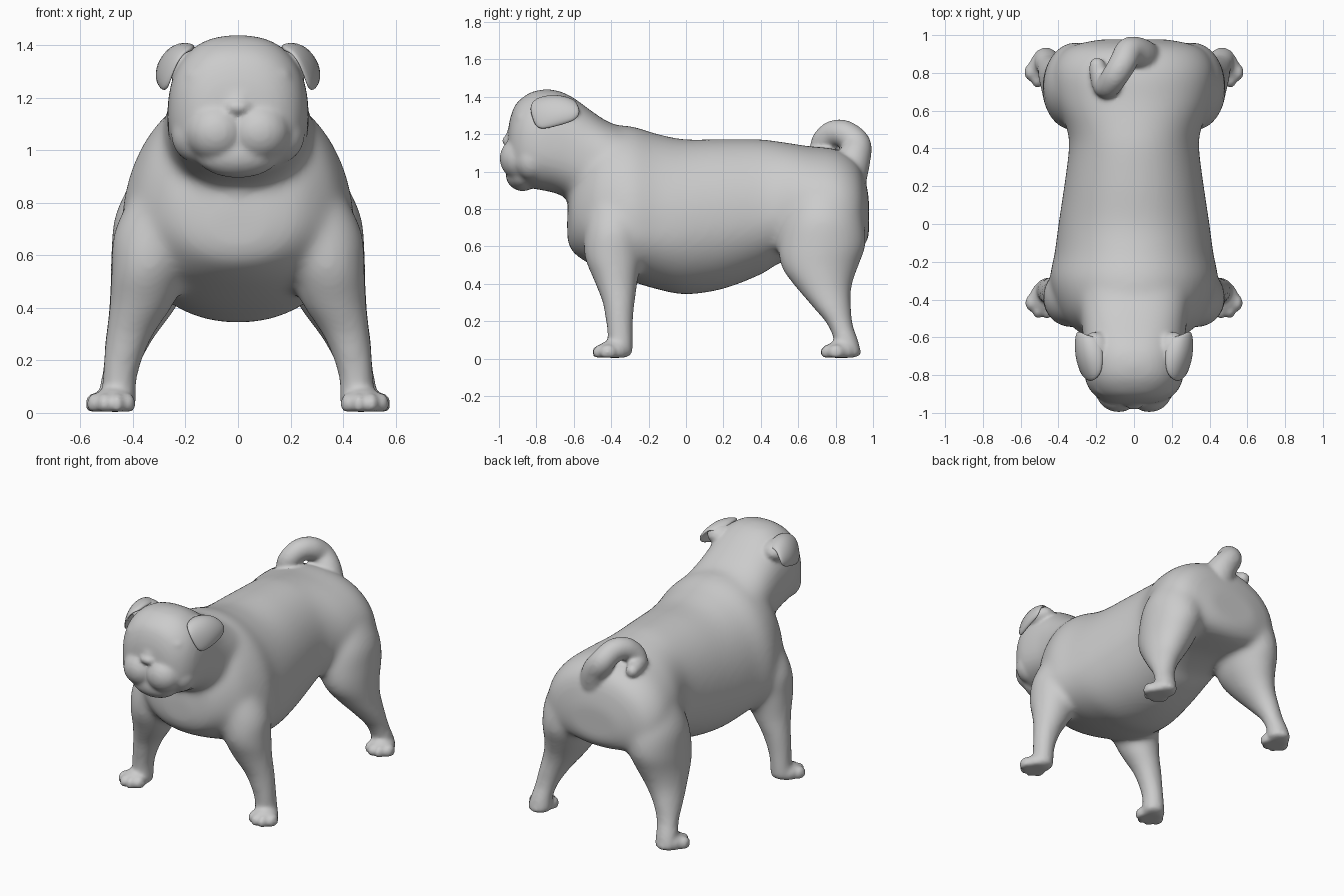
import bpy, bmesh, math

if "Cube" in bpy.data.objects:
    bpy.data.objects.remove(bpy.data.objects["Cube"])


def smooth_rows(rows, steps=5):
    """Catmull-Rom interpolation of equal-length number rows."""
    pts = [rows[0]] + rows + [rows[-1]]
    out = []
    for i in range(1, len(pts) - 2):
        for k in range(steps):
            t = k / steps
            out.append([0.5 * (2 * b + (c - a) * t + (2 * a - 5 * b + 4 * c - d) * t * t
                               + (3 * b - a - 3 * c + d) * t ** 3)
                        for a, b, c, d in zip(*pts[i - 1:i + 3])])
    return out + [list(rows[-1])]


def spow(v, e):
    return math.copysign(abs(v) ** e, v)


def loft(bm, rings):
    """Skin a list of rings and cap both ends."""
    vs = [[bm.verts.new(p) for p in r] for r in rings]
    n = len(vs[0])
    for a, b in zip(vs, vs[1:]):
        for i in range(n):
            j = (i + 1) % n
            bm.faces.new((a[i], a[j], b[j], b[i]))
    bm.faces.new(vs[0][::-1])
    bm.faces.new(vs[-1])


def trunk(bm, rows, p, n=48):
    """Rows of (y, top, bottom, z of widest point, half width)."""
    rings = []
    for y, top, bot, zm, w in smooth_rows(rows):
        ring = []
        for i in range(n):
            a = 2 * math.pi * i / n
            c, s = spow(math.cos(a), 2 / p), spow(math.sin(a), 2 / p)
            ring.append((w * c, y, zm + s * (top - zm if s > 0 else zm - bot)))
        rings.append(ring)
    loft(bm, rings)


def limb(bm, rows, side, grow=.006, n=32):
    """Rows of (x, y, z, radius x, radius y)."""
    loft(bm, [[(side * (x + (rx + grow) * math.cos(2 * math.pi * i / n)),
                y + (ry + grow) * math.sin(2 * math.pi * i / n), z) for i in range(n)]
              for x, y, z, rx, ry in smooth_rows(rows)])


def blob(bm, c, r, n=20, m=12):
    """Ellipsoid, flattened where it meets the ground."""
    rings = []
    for k in range(m + 1):
        lat = math.pi * (0.03 + 0.94 * k / m)
        z = max(c[2] - r[2] * math.cos(lat), 0.004 + 0.0001 * k)
        rings.append([(c[0] + r[0] * math.sin(lat) * math.cos(2 * math.pi * i / n),
                       c[1] + r[1] * math.sin(lat) * math.sin(2 * math.pi * i / n), z)
                      for i in range(n)])
    loft(bm, rings)


def add_object(name, bm):
    bmesh.ops.recalc_face_normals(bm, faces=bm.faces)
    me = bpy.data.meshes.new(name)
    bm.to_mesh(me)
    bm.free()
    for f in me.polygons:
        f.use_smooth = True
    ob = bpy.data.objects.new(name, me)
    bpy.context.collection.objects.link(ob)
    return ob


def fuse(ob, size, iterations):
    """Merge overlapping volumes into one skin and soften the seams."""
    rm = ob.modifiers.new("fuse", 'REMESH')
    rm.mode = 'VOXEL'
    rm.voxel_size = size
    rm.use_smooth_shade = True
    sm = ob.modifiers.new("soften", 'SMOOTH')
    sm.factor = 0.5
    sm.iterations = iterations


HIND = [(.24, .74, .94, .13, .14), (.29, .735, .76, .17, .205), (.312, .728, .61, .165, .228),
        (.335, .715, .49, .145, .20), (.37, .735, .385, .117, .146), (.415, .778, .28, .086, .10),
        (.445, .825, .18, .066, .064), (.462, .858, .09, .064, .062), (.468, .868, .006, .075, .072)]
FRONT = [(.25, -.38, .90, .11, .12), (.308, -.385, .70, .155, .15), (.34, -.39, .55, .137, .148),
         (.365, -.375, .42, .118, .113), (.412, -.36, .30, .086, .082), (.443, -.355, .18, .066, .067),
         (.455, -.352, .09, .062, .064), (.46, -.362, .006, .072, .072)]

bm = bmesh.new()
# Torso
trunk(bm, [(-.635, .78, .64, .71, .10), (-.61, .97, .575, .76, .23), (-.54, 1.13, .52, .75, .33),
           (-.45, 1.235, .475, .70, .40), (-.30, 1.243, .415, .68, .445), (-.15, 1.20, .37, .68, .42),
           (0, 1.172, .343, .70, .40), (.20, 1.174, .373, .73, .37), (.40, 1.172, .45, .76, .345),
           (.50, 1.16, .51, .78, .355), (.65, 1.137, .55, .78, .41), (.80, 1.12, .56, .76, .43),
           (.90, 1.07, .57, .75, .39), (.95, .99, .60, .76, .31), (.978, .86, .65, .76, .17)], 2.1)
# Neck and skull
trunk(bm, [(-.30, 1.22, .75, 1.0, .30), (-.42, 1.268, .78, 1.02, .295), (-.52, 1.335, .80, 1.05, .28),
           (-.61, 1.40, .845, 1.10, .27), (-.70, 1.437, .885, 1.12, .27), (-.80, 1.435, .905, 1.13, .265),
           (-.87, 1.40, .92, 1.13, .24), (-.915, 1.355, .945, 1.12, .20),
           (-.942, 1.28, .98, 1.12, .15), (-.952, 1.22, 1.02, 1.12, .10)], 2.4)
for s in (-1, 1):
    limb(bm, HIND, s)
    limb(bm, FRONT, s)

# Blend the large masses first, then keep the blended mesh for the details
base = add_object("base_form", bm)
fuse(base, 0.018, 13)
graph = bpy.context.evaluated_depsgraph_get()
blended = bpy.data.meshes.new_from_object(base.evaluated_get(graph))
bpy.data.objects.remove(base)
bm = bmesh.new()

# Chin, nose, wrinkle over the nose
blob(bm, (0, -.873, .985), (.16, .092, .09))
blob(bm, (0, -.945, 1.165), (.055, .04, .03))
blob(bm, (0, -.925, 1.205), (.075, .035, .025))

TOES = [(-.050, -.055), (-.010, -.083), (.038, -.080), (.076, -.042)]
for s in (-1, 1):
    # Jowls, cheeks, brows, eyelids
    blob(bm, (s * .082, -.885, 1.07), (.12, .112, .115))
    blob(bm, (s * .15, -.82, 1.06), (.105, .10, .11))
    blob(bm, (s * .115, -.87, 1.28), (.09, .05, .045))
    blob(bm, (s * .14, -.885, 1.195), (.04, .035, .022))
    # Mass filling the space under the ear
    blob(bm, (s * .205, -.67, 1.335), (.085, .10, .065))
    # Paws with four toes
    for px, py in ((.475, .845), (.470, -.375)):
        blob(bm, (s * (px + .005), py - .015, .04), (.078, .085, .06))
        for dx, dy in TOES:
            blob(bm, (s * (px + dx), py + dy, .034), (.030, .045, .042))

# Curled tail as a chain of overlapping balls
TAIL = [(.05, .86, .98, .11), (.025, .90, 1.07, .088), (-.025, .912, 1.145, .077), (-.06, .85, 1.20, .073),
        (-.10, .785, 1.202, .07), (-.135, .735, 1.155, .067), (-.16, .735, 1.11, .06),
        (-.185, .80, 1.10, .052), (-.195, .84, 1.10, .042)]
for x, y, z, r in smooth_rows(TAIL, 6):
    blob(bm, (x, y, z), (r, r, r))

bm.from_mesh(blended)
bpy.data.meshes.remove(blended)
fuse(add_object("dog_body", bm), 0.0115, 8)

# Folded ear flaps: rows run from root over the fold to the tip
EAR = [[(.17, -.79, 1.385), (.16, -.70, 1.40), (.17, -.60, 1.36)],
       [(.20, -.825, 1.375), (.225, -.70, 1.415), (.235, -.59, 1.38)],
       [(.228, -.842, 1.34), (.28, -.70, 1.375), (.275, -.57, 1.35)],
       [(.255, -.825, 1.275), (.308, -.70, 1.305), (.300, -.56, 1.315)],
       [(.275, -.795, 1.215), (.300, -.69, 1.24), (.300, -.585, 1.272)]]
for s, name in ((-1, "left_ear"), (1, "right_ear")):
    bm = bmesh.new()
    g = [[bm.verts.new((s * x, y, z)) for x, y, z in row] for row in EAR]
    for a, b in zip(g, g[1:]):
        for i in range(2):
            bm.faces.new((a[i], a[i + 1], b[i + 1], b[i]))
    ear = add_object(name, bm)
    so = ear.modifiers.new("thickness", 'SOLIDIFY')
    so.thickness = 0.028
    so.offset = 0
    sub = ear.modifiers.new("round", 'SUBSURF')
    sub.levels = sub.render_levels = 2
